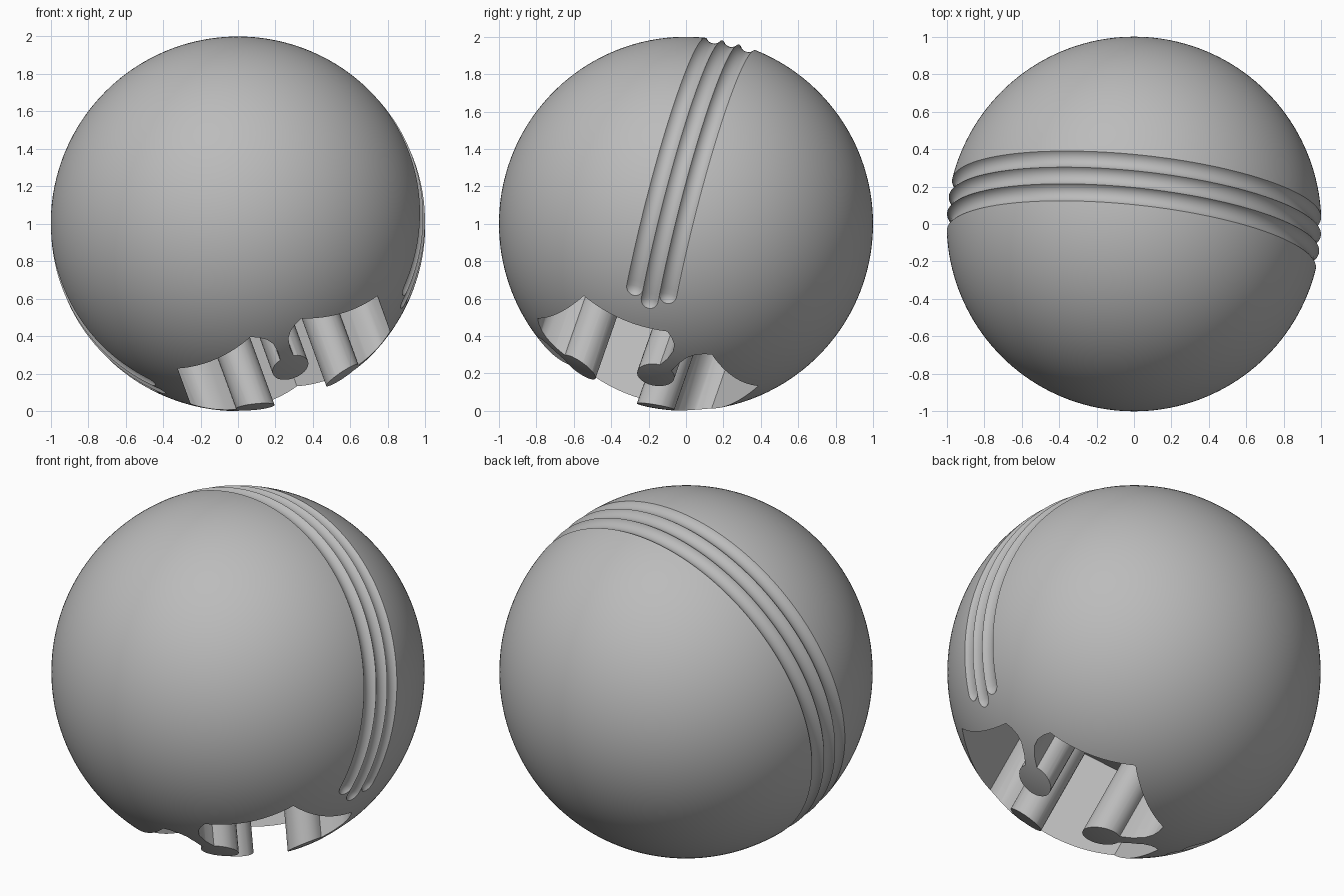
import bpy, bmesh, math
from mathutils import Vector

if "Cube" in bpy.data.objects:
    bpy.data.objects.remove(bpy.data.objects["Cube"])

CENTRE = Vector((0, 0, 1))


def make_object(name, bm):
    bmesh.ops.recalc_face_normals(bm, faces=bm.faces[:])
    me = bpy.data.meshes.new(name)
    bm.to_mesh(me)
    bm.free()
    ob = bpy.data.objects.new(name, me)
    bpy.context.collection.objects.link(ob)
    return ob


def loft(bm, rings):
    """Skin a list of closed point rings and cap both ends."""
    vs = [[bm.verts.new(p) for p in ring] for ring in rings]
    n = len(vs[0])
    for a, b in zip(vs, vs[1:]):
        for i in range(n):
            j = (i + 1) % n
            bm.faces.new((a[i], a[j], b[j], b[i]))
    bm.faces.new(vs[0][::-1])
    bm.faces.new(vs[-1])


def carve(target, cutter):
    cutter.hide_render = True
    mod = target.modifiers.new("carve", 'BOOLEAN')
    mod.operation = 'DIFFERENCE'
    mod.solver = 'EXACT'
    mod.object = cutter
    bpy.context.view_layer.objects.active = target
    bpy.ops.object.modifier_apply(modifier=mod.name)
    bpy.data.objects.remove(cutter)


# Ball body
bm = bmesh.new()
bmesh.ops.create_icosphere(bm, subdivisions=6, radius=1)
bmesh.ops.translate(bm, vec=CENTRE, verts=bm.verts[:])
ball = make_object("ball", bm)

# Three parallel round-ended grooves running over the ball
axis = Vector((0.105, 1, -0.247)).normalized()
side = Vector((1, -0.105, 0)).normalized()
up = side.cross(axis)
if up.z < 0:
    up = -up
TUBE_R, PATH_R = 0.057, 1.032


def groove_cutter(tilt, start, end):
    t0, t1 = math.radians(start), math.radians(end)
    caps = [math.radians(a) for a in (85, 70, 52, 35, 17)]
    path = [(t0 - TUBE_R * math.sin(a), TUBE_R * math.cos(a)) for a in caps]
    steps = 150
    path += [(t0 + (t1 - t0) * i / steps, TUBE_R) for i in range(steps + 1)]
    path += [(t1 + TUBE_R * math.sin(a), TUBE_R * math.cos(a)) for a in reversed(caps)]
    rings = []
    for t, r in path:
        radial = side * math.cos(t) + up * math.sin(t)
        out = radial * math.cos(tilt) + axis * math.sin(tilt)
        across = axis * math.cos(tilt) - radial * math.sin(tilt)
        c = CENTRE + out * PATH_R
        rings.append([c + (out * math.cos(a) + across * math.sin(a)) * r
                      for a in (2 * math.pi * k / 32 for k in range(32))])
    b = bmesh.new()
    loft(b, rings)
    return make_object("groove_cutter", b)


for tilt, start, end in ((-0.092, -22, 243), (0, -25, 246), (0.092, -22, 243)):
    carve(ball, groove_cutter(tilt, start, end))

# Deep six-sided pocket with three round pillars on thin necks
d = Vector((0.325, -0.312, -0.893)).normalized()
e1 = Vector((0.76, -0.473, 0.443))
e1 = (e1 - d * e1.dot(d)).normalized()
e2 = d.cross(e1)

neck = [(0.570, -0.145), (0.558, -0.105), (0.535, -0.068), (0.500, -0.043), (0.440, -0.034)]
bulb = []
for i in range(25):
    a = math.radians(-22 - 316 * i / 24)
    bulb.append((0.285 + 0.1 * math.cos(a), 0.1 * math.sin(a)))
lobe = neck + bulb + [(x, -y) for x, y in reversed(neck)]

outline = []
for k in range(3):
    corner = math.radians(120 * k)
    outline.append((0.655 * math.cos(corner), 0.655 * math.sin(corner)))
    m = corner + math.radians(60)
    for x, y in lobe:
        outline.append((x * math.cos(m) - y * math.sin(m),
                        x * math.sin(m) + y * math.cos(m)))

bm = bmesh.new()
loft(bm, [[CENTRE + e1 * x + e2 * y + d * h for x, y in outline] for h in (0.3, 1.3)])
carve(ball, make_object("pocket_cutter", bm))

# Colour and shading
grey = bpy.data.materials.new("plain grey")
grey.diffuse_color = (0.5, 0.5, 0.5, 1)
grey.use_nodes = True
grey.node_tree.nodes["Principled BSDF"].inputs["Base Color"].default_value = grey.diffuse_color
ball.data.materials.clear()
ball.data.materials.append(grey)
bpy.ops.object.select_all(action='DESELECT')
ball.select_set(True)
bpy.context.view_layer.objects.active = ball
bpy.ops.object.shade_smooth_by_angle(angle=math.radians(35))
